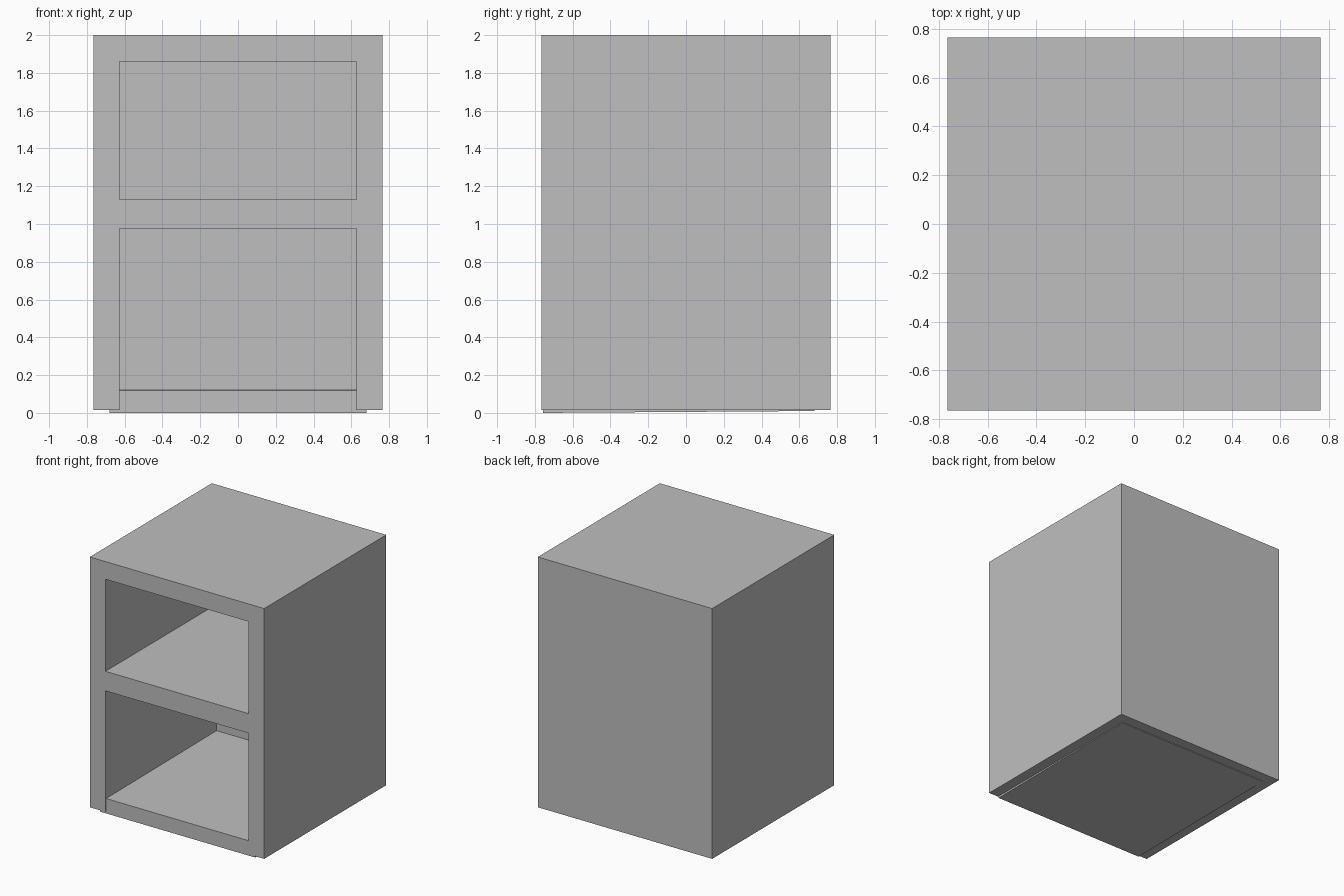
import bpy, bmesh, math
from mathutils import Vector

cube = bpy.data.objects.get("Cube")
if cube:
    bpy.data.objects.remove(cube, do_unlink=True)

HALF, INNER = 0.765, 0.627     # outer and inner half widths
BASE, TOP = 0.015, 2.0

grey = bpy.data.materials.new("plain_grey")
grey.use_nodes = True
colour = (0.52, 0.52, 0.52, 1)
grey.diffuse_color = colour
grey.node_tree.nodes["Principled BSDF"].inputs["Base Color"].default_value = colour


def finish(bm, name):
    bmesh.ops.recalc_face_normals(bm, faces=bm.faces)
    mesh = bpy.data.meshes.new(name)
    bm.to_mesh(mesh)
    bm.free()
    mesh.materials.append(grey)
    obj = bpy.data.objects.new(name, mesh)
    bpy.context.collection.objects.link(obj)
    return obj


def extrude(bm, faces, distance, keep):
    result = bmesh.ops.extrude_face_region(bm, geom=faces, use_keep_orig=keep)["geom"]
    verts = [g for g in result if isinstance(g, bmesh.types.BMVert)]
    bmesh.ops.translate(bm, verts=verts, vec=Vector((0, distance, 0)))
    return [g for g in result if isinstance(g, bmesh.types.BMFace)]


# Cabinet: a back panel, with the frame and middle shelf drawn forward from it
bm = bmesh.new()
xs = [-HALF, -INNER, INNER, HALF]
zs = [BASE, 0.975, 1.13, 1.86, TOP]
grid = [[bm.verts.new((x, HALF, z)) for x in xs] for z in zs]
back = [bm.faces.new((grid[r][c], grid[r][c + 1], grid[r + 1][c + 1], grid[r + 1][c]))
        for r in range(len(zs) - 1) for c in range(len(xs) - 1)]
inner = extrude(bm, back, INNER - HALF, True)


def is_solid(face):
    centre = face.calc_center_median()
    in_opening = centre.z < zs[1] or zs[2] < centre.z < zs[3]
    return abs(centre.x) > INNER or not in_opening


extrude(bm, [f for f in inner if is_solid(f)], -HALF - INNER, False)
bmesh.ops.dissolve_limit(bm, angle_limit=math.radians(1),
                         verts=bm.verts, edges=bm.edges)
finish(bm, "cabinet_body")

# Bottom board: let into the sides and back, tilted slightly down to the front
bm = bmesh.new()
bmesh.ops.create_cube(bm, size=1)
front, rear = -0.757, 0.68
for v in bm.verts:
    y = front if v.co.y < 0 else rear
    lift = 0.01 * (y - front) / (rear - front)
    v.co = ((0.68 if v.co.x > 0 else -0.68), y, (0.118 if v.co.z > 0 else 0) + lift)
finish(bm, "bottom_board")
